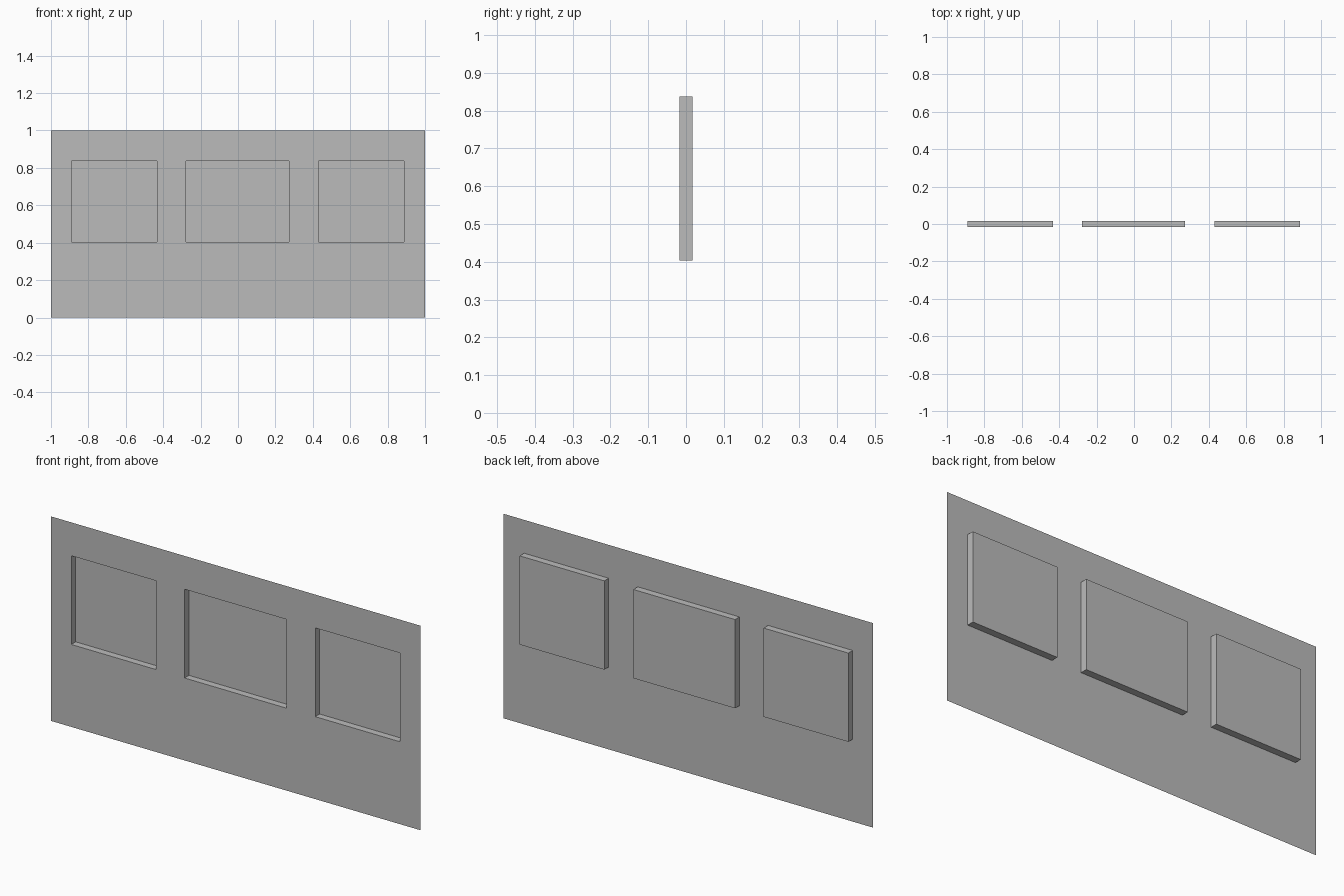
import bpy
import bmesh

cube = bpy.data.objects.get("Cube")
if cube:
    bpy.data.objects.remove(cube, do_unlink=True)

# Single matte grey for the whole sheet
grey = bpy.data.materials.new("matte_grey")
grey.use_nodes = True
colour = (0.5, 0.5, 0.5, 1.0)
grey.diffuse_color = colour
grey.node_tree.nodes["Principled BSDF"].inputs["Base Color"].default_value = colour

# Edges of the sheet and of its three recesses
HALF_DEPTH = 0.017
x_cuts = [-1, -0.89, -0.432, -0.277, 0.273, 0.43, 0.888, 1]
z_cuts = [0, 0.403, 0.837, 1]

bm = bmesh.new()
grid = [[bm.verts.new((x, -HALF_DEPTH, z)) for z in z_cuts] for x in x_cuts]

# Flat sheet facing the front, remembering the recess cells
recesses = []
for i in range(len(x_cuts) - 1):
    for j in range(len(z_cuts) - 1):
        face = bm.faces.new((grid[i][j], grid[i + 1][j],
                             grid[i + 1][j + 1], grid[i][j + 1]))
        if i % 2 and j == 1:
            recesses.append(face)

# Push each recess back, forming raised blocks behind the sheet
pushed = bmesh.ops.extrude_face_region(bm, geom=recesses)["geom"]
bmesh.ops.translate(bm, vec=(0, 2 * HALF_DEPTH, 0),
                    verts=[v for v in pushed if isinstance(v, bmesh.types.BMVert)])
old = [f for f in recesses if f.is_valid]
if old:
    bmesh.ops.delete(bm, geom=old, context="FACES_ONLY")
bmesh.ops.recalc_face_normals(bm, faces=bm.faces)

# Keep the sheet facing forward
bm.faces.ensure_lookup_table()
if bm.faces[0].normal.y > 0:
    bmesh.ops.reverse_faces(bm, faces=bm.faces)

mesh = bpy.data.meshes.new("recessed_wall_sheet")
bm.to_mesh(mesh)
bm.free()
mesh.materials.append(grey)
sheet = bpy.data.objects.new("recessed_wall_sheet", mesh)
bpy.context.collection.objects.link(sheet)
